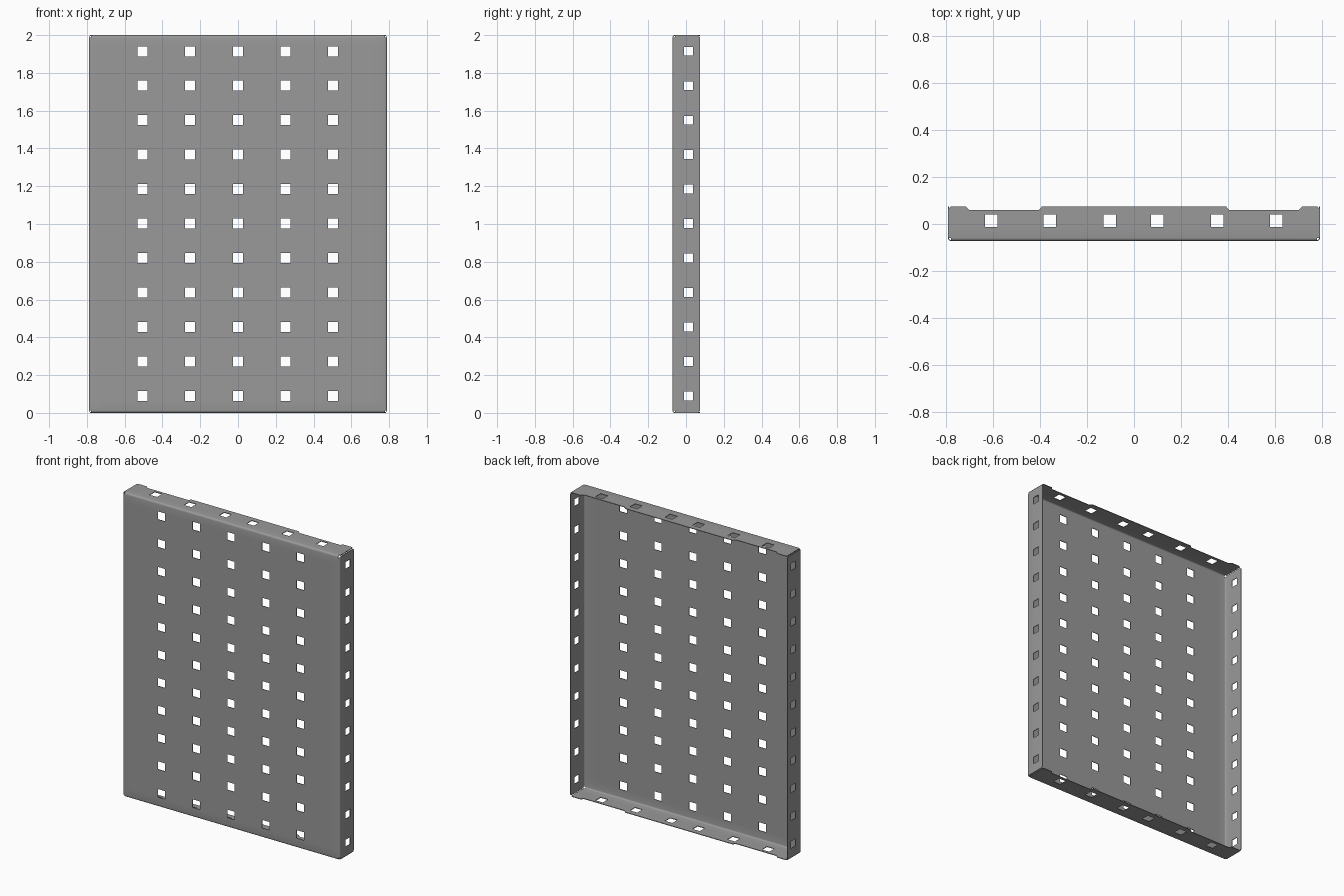
import bpy, bmesh, math
from mathutils import Vector

if "Cube" in bpy.data.objects:
    bpy.data.objects.remove(bpy.data.objects["Cube"])

W, H = 0.79, 2.0                # half width, height
YF, YR = -0.072, 0.075          # front face, rear rim
R, T = 0.013, 0.004             # bend radius, sheet thickness
E = 0.0055                      # inset of flange ends at the corners
HY = 0.014                      # flange hole centre line

front_x = [-0.506, -0.254, -0.001, 0.2515, 0.504]
rows_z = [1.002 + 0.1825 * (i - 5) for i in range(11)]
top_x = [s * v - 0.002 for s in (-1, 1) for v in (0.1, 0.355, 0.605)]
HF, HS, HT = 0.0265, 0.0235, 0.0265     # half sizes of front, side, top holes


def inside(v, centres, half):
    return any(abs(v - c) < half for c in centres)


def edges(centres, half):
    return [c + s * half for c in centres for s in (-1, 1)]


def lines(*groups):
    return sorted({round(v, 5) for g in groups for v in g})


def notch(x):
    """Rear edge of top and bottom flanges: shallow cut-outs, clipped corners."""
    a = abs(x)
    if a > W - R + 1e-4:
        return YR - 0.008
    return YR - 0.016 if 0.40 < a < 0.708 else YR


def clip(z):
    return YR - 0.008 if z < R - 1e-4 or z > H - R + 1e-4 else YR


# shared grid lines so plate and flanges weld cleanly
xs = lines(edges(front_x, HF), edges(top_x, HT), [s * v for s in (-1, 1)
           for v in (0.39, 0.405, 0.70, 0.715, W - R)])
zs = lines(edges(rows_z, HF), edges(rows_z, HS), [R, H - R])

bm = bmesh.new()


def add_face(pts):
    f = bm.faces.new([bm.verts.new(p) for p in pts])
    f.normal_update()
    if f.normal.dot(f.calc_center_median() - Vector((0, 0.05, 1))) < 0:
        f.normal_flip()


# front plate
for x0, x1 in zip(xs, xs[1:]):
    for z0, z1 in zip(zs, zs[1:]):
        if not (inside((x0 + x1) / 2, front_x, HF) and inside((z0 + z1) / 2, rows_z, HF)):
            add_face([(x0, YF, z0), (x1, YF, z0), (x1, YF, z1), (x0, YF, z1)])


def flange(us, place, rear, centres, half):
    """Bend plus flat wall; place(u, inset, y) maps to space."""
    arc = [(R * (1 - math.sin(a)), YF + R * (1 - math.cos(a)))
           for a in (math.pi / 2 * i / 4 for i in range(5))]
    # end tabs run past the bend relief to close the corners
    full = [us[0] - R + E] + us + [us[-1] + R - E]
    for n, (u0, u1) in enumerate(zip(full, full[1:])):
        tab = n in (0, len(full) - 2)

        def profile(u):
            return arc + [(0, HY - half), (0, HY + half), (0, rear(u))]
        p, q = profile(u0), profile(u1)
        for k in range(4 if tab else 0, len(p) - 1):
            if k == 5 and inside((u0 + u1) / 2, centres, half):
                continue
            add_face([place(u0, *p[k]), place(u1, *q[k]),
                      place(u1, *q[k + 1]), place(u0, *p[k + 1])])


flange(xs, lambda u, i, y: (u, y, H - i), notch, top_x, HT)
flange(xs, lambda u, i, y: (u, y, i), notch, top_x, HT)
flange(zs, lambda u, i, y: (W - i, y, u), clip, rows_z, HS)
flange(zs, lambda u, i, y: (-W + i, y, u), clip, rows_z, HS)
bmesh.ops.remove_doubles(bm, verts=bm.verts, dist=1e-5)

me = bpy.data.meshes.new("perforated_panel")
bm.to_mesh(me)
bm.free()
panel = bpy.data.objects.new("perforated_panel", me)
bpy.context.collection.objects.link(panel)

# dark grey sheet metal
mat = bpy.data.materials.new("dark_grey")
mat.diffuse_color = (0.32, 0.32, 0.32, 1)
mat.use_nodes = True
mat.node_tree.nodes["Principled BSDF"].inputs["Base Color"].default_value = mat.diffuse_color
me.materials.append(mat)

# sheet thickness
sol = panel.modifiers.new("sheet", 'SOLIDIFY')
sol.thickness = T
sol.offset = -1
sol.use_even_offset = True

bpy.context.view_layer.objects.active = panel
panel.select_set(True)
bpy.ops.object.modifier_apply(modifier="sheet")
bpy.ops.object.shade_smooth_by_angle(angle=math.radians(35))
